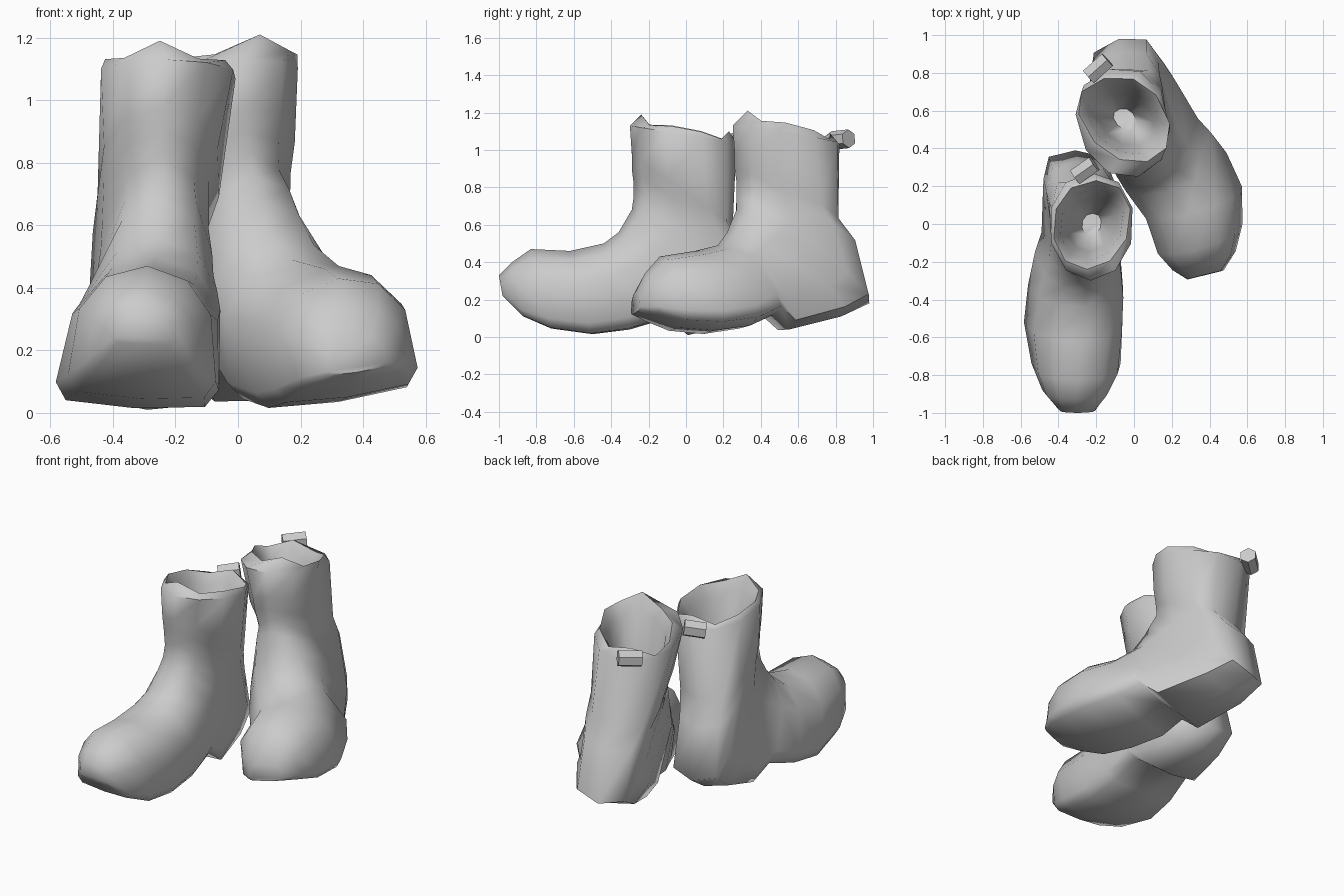
import bpy, bmesh, math
from mathutils import Vector

if "Cube" in bpy.data.objects:
    bpy.data.objects.remove(bpy.data.objects["Cube"])

SIDES = 10

grey = bpy.data.materials.new("soft grey")
grey.use_nodes = True
grey.diffuse_color = (0.6, 0.6, 0.6, 1)
grey.node_tree.nodes["Principled BSDF"].inputs["Base Color"].default_value = (0.6, 0.6, 0.6, 1)


def finish(name, bm, angle):
    bmesh.ops.recalc_face_normals(bm, faces=bm.faces)
    mesh = bpy.data.meshes.new(name)
    bm.to_mesh(mesh)
    bm.free()
    mesh.materials.append(grey)
    obj = bpy.data.objects.new(name, mesh)
    bpy.context.collection.objects.link(obj)
    bpy.ops.object.select_all(action="DESELECT")
    obj.select_set(True)
    bpy.context.view_layer.objects.active = obj
    bpy.ops.object.shade_smooth_by_angle(angle=math.radians(angle))


def squared(value, power):
    return math.copysign(abs(value) ** power, value)


def ring_points(front, back, width, yaw, roll):
    """Oval spanning front to back, with a flat sole where it stands upright."""
    front, back = Vector(front), Vector(back)
    centre, axis = (front + back) / 2, (front - back) / 2
    upright = abs(axis.z) / axis.length
    side = Vector((math.cos(yaw), math.sin(yaw), roll * upright)) * width
    points = []
    for i in range(SIDES):
        t = math.tau * i / SIDES
        u, v = math.cos(t), math.sin(t)
        if u < 0:
            power = 1 - 0.7 * upright
            u, v = squared(u, power), squared(v, power)
        else:
            v *= 1 - 0.08 * upright
        points.append(centre + axis * u + side * v)
    return points


def boot(name, sections, yaw, roll):
    """Tube swept from the toe, round the heel and up the shaft, then down inside."""
    rings = [ring_points(s[0:3], s[3:6], s[6], yaw, roll) for s in sections]
    # scalloped rim, highest at the front
    rim = rings[-1]
    for i, p in enumerate(rim):
        p.z -= 0.05 * abs(math.sin(2 * math.tau * i / SIDES))
    # lining narrowing down to the insole
    middle = sum(rim, Vector()) / SIDES
    for scale, drop in ((0.82, 0.07), (0.62, 0.3), (0.25, 0.55)):
        rings.append([middle + (p - middle) * scale - Vector((0, 0, drop)) for p in rim])

    bm = bmesh.new()
    loops = [[bm.verts.new(p) for p in ring] for ring in rings]
    for a, b in zip(loops, loops[1:]):
        for i in range(SIDES):
            j = (i + 1) % SIDES
            bm.faces.new((a[i], a[j], b[j], b[i]))
    bm.faces.new(loops[0])
    bm.faces.new(loops[-1])
    finish(name, bm, 65)


def pull_tab(name, start, end):
    """Small stub lying across the back of the rim."""
    start, end = Vector(start), Vector(end)
    direction = end - start
    bm = bmesh.new()
    bmesh.ops.create_cone(bm, cap_ends=True, segments=6, radius1=0.05,
                          radius2=0.05, depth=direction.length)
    turn = direction.to_track_quat("Z", "Y")
    for v in bm.verts:
        v.co = turn @ v.co + (start + end) / 2
    finish(name, bm, 50)


# each section: front point, back point, half width
right_sections = [
    (-.30, -1, .33, -.30, -.98, .22, .10),
    (-.30, -.93, .40, -.31, -.87, .11, .18),
    (-.29, -.83, .47, -.31, -.72, .045, .24),
    (-.28, -.62, .46, -.33, -.5, .015, .265),
    (-.26, -.44, .50, -.32, -.3, .04, .255),
    (-.25, -.36, .56, -.31, -.1, .1, .23),
    (-.25, -.29, .68, -.29, .01, .01, .21),
    (-.24, -.28, .75, -.30, .25, .07, .20),
    (-.24, -.28, .82, -.31, .39, .16, .19),
    (-.24, -.29, .90, -.30, .33, .46, .185),
    (-.24, -.29, .98, -.26, .25, .6, .20),
    (-.23, -.3, 1.13, -.22, .27, 1.04, .225),
    (-.25, -.24, 1.19, -.20, .23, 1.1, .205),
]
left_sections = [
    (.37, -.27, .24, .38, -.27, .13, .10),
    (.35, -.22, .34, .37, -.18, .10, .18),
    (.32, -.14, .43, .35, -.04, .05, .24),
    (.28, .05, .46, .32, .15, .035, .27),
    (.17, .17, .49, .24, .34, .06, .275),
    (.1, .22, .56, .18, .47, .12, .255),
    (.06, .27, .68, .12, .55, .04, .24),
    (.05, .27, .76, -.01, .83, .11, .225),
    (.04, .27, .83, -.08, .98, .18, .19),
    (.03, .26, .90, -.08, .91, .48, .2),
    (.03, .26, .98, -.08, .81, .6, .215),
    (.02, .25, 1.13, -.13, .82, 1.03, .245),
    (.07, .33, 1.21, -.16, .77, 1.09, .22),
]
boot("right_boot", right_sections, 0, -0.05)
boot("left_boot", left_sections, math.radians(14), 0.15)
pull_tab("right_pull_tab", (-.31, .25, 1.04), (-.21, .32, 1.06))
pull_tab("left_pull_tab", (-.24, .78, 1.05), (-.14, .87, 1.06))
